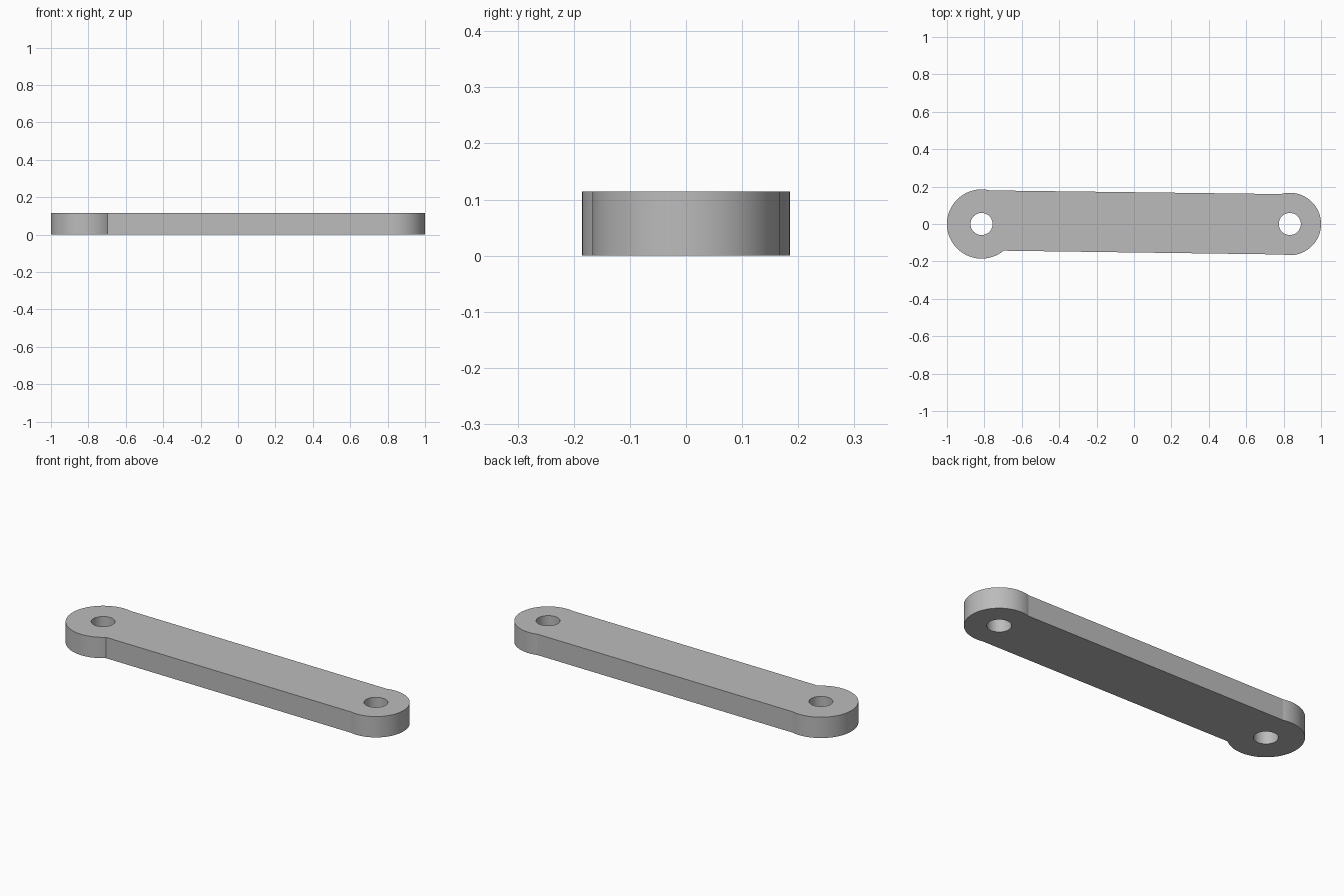
import bpy, bmesh
from math import radians, cos, sin

cube = bpy.data.objects.get("Cube")
if cube:
    bpy.data.objects.remove(cube, do_unlink=True)

THICKNESS = 0.114
HOLE_RADIUS = 0.059
BIG_X, BIG_RADIUS = -0.815, 0.185
SMALL_X, SMALL_RADIUS = 0.833, 0.167

# Single plain grey
grey = bpy.data.materials.new("plain grey")
grey.use_nodes = True
colour = (0.5, 0.5, 0.5, 1)
grey.diffuse_color = colour
grey.node_tree.nodes["Principled BSDF"].inputs["Base Color"].default_value = colour


def arc(x, radius, start, end, steps):
    """Points along an arc centred on the bar's long axis, angles in degrees."""
    angles = [radians(start + (end - start) * i / steps) for i in range(steps + 1)]
    return [(x + radius * cos(a), radius * sin(a), 0) for a in angles]


def add_loop(bm, points):
    verts = [bm.verts.new(p) for p in points]
    return [bm.edges.new((v, verts[i - 1])) for i, v in enumerate(verts)]


# Outline: two rounded ends joined by the slightly tilted straight sides
bm = bmesh.new()
edges = add_loop(bm, arc(BIG_X, BIG_RADIUS, 76, 309.5, 64)
                 + arc(SMALL_X, SMALL_RADIUS, -102.5, 106.7, 64))

# Pivot holes
for x in (BIG_X, SMALL_X):
    edges += add_loop(bm, arc(x, HOLE_RADIUS, 0, 360, 48)[:-1])

# Fill the flat plate and extrude it upward
bmesh.ops.triangle_fill(bm, edges=edges, use_beauty=True, use_dissolve=False)
result = bmesh.ops.extrude_face_region(bm, geom=bm.faces[:], use_keep_orig=True)
top = [g for g in result["geom"] if isinstance(g, bmesh.types.BMVert)]
bmesh.ops.translate(bm, verts=top, vec=(0, 0, THICKNESS))
bmesh.ops.recalc_face_normals(bm, faces=bm.faces[:])

mesh = bpy.data.meshes.new("link_bar")
bm.to_mesh(mesh)
bm.free()
mesh.materials.append(grey)
link_bar = bpy.data.objects.new("link_bar", mesh)
bpy.context.collection.objects.link(link_bar)

# Smooth round walls, crisp rims and corners
bpy.ops.object.select_all(action="DESELECT")
link_bar.select_set(True)
bpy.context.view_layer.objects.active = link_bar
bpy.ops.object.shade_smooth_by_angle(angle=radians(10))
